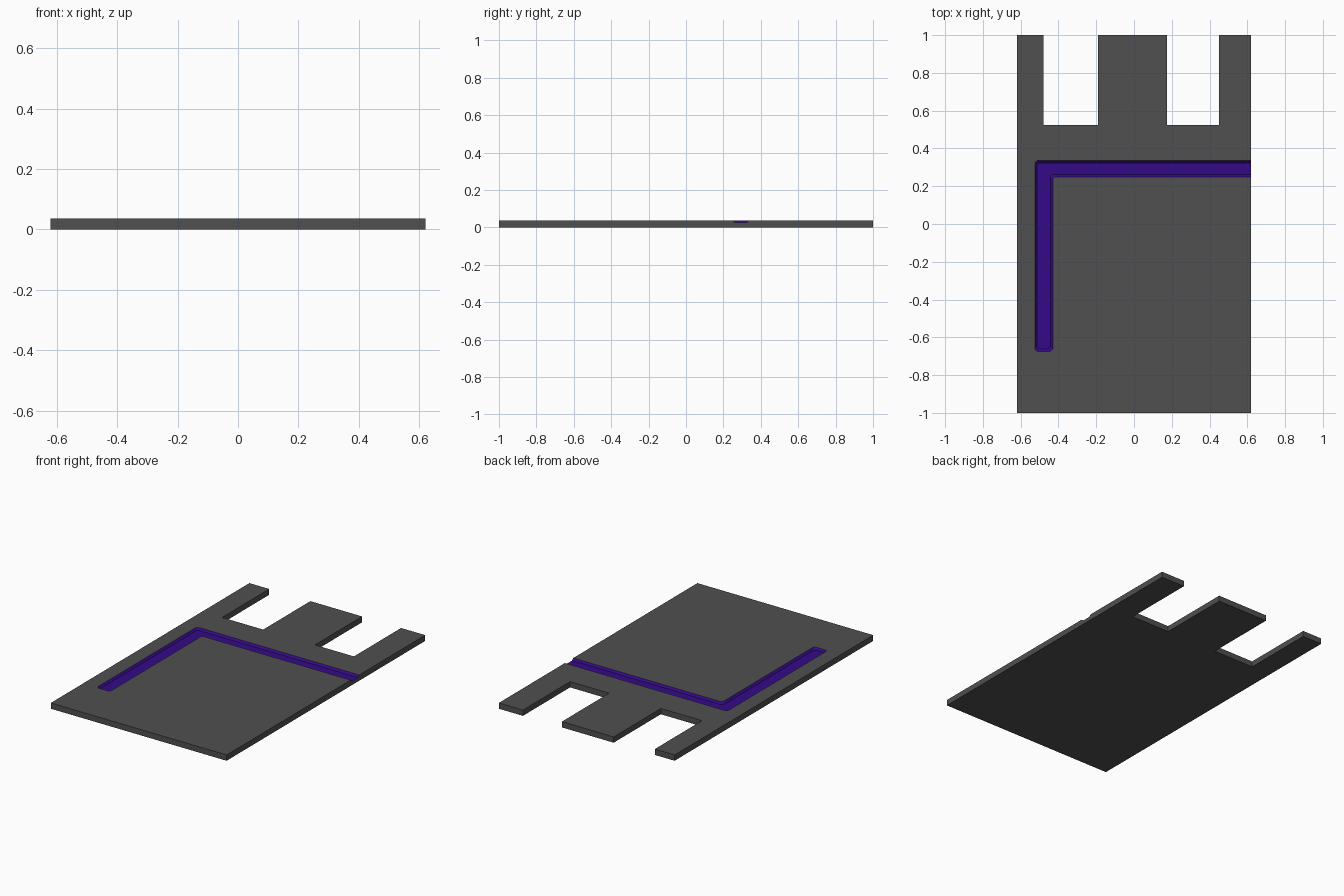
import bpy, bmesh

if "Cube" in bpy.data.objects:
    bpy.data.objects.remove(bpy.data.objects["Cube"])

H = 0.037       # plate thickness
DEPTH = 0.012   # groove depth


def material(name, rgb):
    m = bpy.data.materials.new(name)
    m.diffuse_color = (*rgb, 1)
    m.use_nodes = True
    m.node_tree.nodes["Principled BSDF"].inputs["Base Color"].default_value = m.diffuse_color
    return m


grey = material("dark grey", (0.08, 0.08, 0.08))
purple = material("deep purple", (0.033, 0.003, 0.24))


def loft(name, low, high, z0, z1, mat_index):
    """Solid between two matching outlines (counter-clockwise)."""
    bm = bmesh.new()
    a = [bm.verts.new((x, y, z0)) for x, y in low]
    b = [bm.verts.new((x, y, z1)) for x, y in high]
    bm.faces.new(a[::-1])
    bm.faces.new(b)
    n = len(a)
    for i in range(n):
        j = (i + 1) % n
        bm.faces.new((a[i], a[j], b[j], b[i]))
    for f in bm.faces:
        f.material_index = mat_index
    mesh = bpy.data.meshes.new(name)
    bm.to_mesh(mesh)
    bm.free()
    mesh.materials.append(grey)
    mesh.materials.append(purple)
    ob = bpy.data.objects.new(name, mesh)
    bpy.context.collection.objects.link(ob)
    return ob


# Plate with two notches in the back edge
outline = [(-0.62, -1), (0.62, -1), (0.62, 1),
           (0.45, 1), (0.45, 0.525), (0.175, 0.525), (0.175, 1),
           (-0.19, 1), (-0.19, 0.525), (-0.48, 0.525), (-0.48, 1),
           (-0.62, 1)]
plate = loft("notched_plate", outline, outline, 0, H, 0)


# L-shaped groove outline, inset by d, with clipped corners
def groove(d, c=0.012):
    l, r = -0.525 + d, -0.43 - d
    s, lo, hi = -0.675 + d, 0.25 + d, 0.335 - d
    return [(l + c, s), (r - c, s), (r, s + c),
            (r, lo - c), (r + c, lo), (0.7, lo), (0.7, hi),
            (l + c, hi), (l, hi - c), (l, s + c)]


cutter = loft("groove_cutter", groove(0.012), groove(0), H - DEPTH, H + 0.0001, 1)
# straight-sided top so the cut passes cleanly through the surface
mod = plate.modifiers.new("groove", 'BOOLEAN')
mod.operation = 'DIFFERENCE'
mod.solver = 'EXACT'
mod.object = cutter
bpy.context.view_layer.objects.active = plate
bpy.ops.object.modifier_apply(modifier=mod.name)
bpy.data.objects.remove(cutter)
